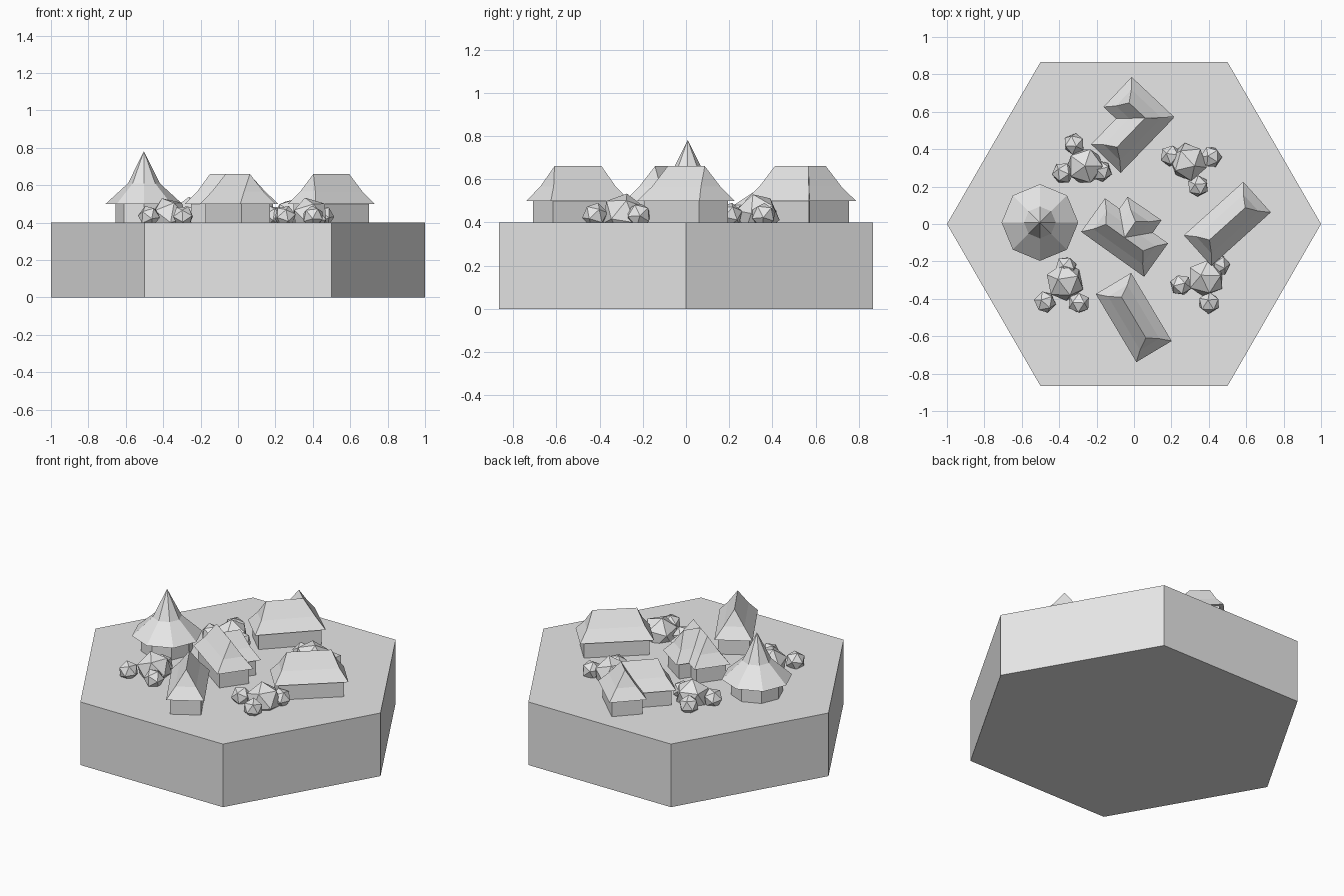
import bpy, bmesh, math
from mathutils import Vector, Matrix

cube = bpy.data.objects.get("Cube")
if cube:
    bpy.data.objects.remove(cube, do_unlink=True)

GREY = (0.8, 0.8, 0.8, 1.0)
grey = bpy.data.materials.new("plain_grey")
grey.use_nodes = True
grey.diffuse_color = GREY
grey.node_tree.nodes["Principled BSDF"].inputs["Base Color"].default_value = GREY

GROUND, EAVE = 0.4, 0.5


def finish(name, bm):
    bmesh.ops.recalc_face_normals(bm, faces=bm.faces[:])
    mesh = bpy.data.meshes.new(name)
    bm.to_mesh(mesh)
    bm.free()
    mesh.materials.append(grey)
    obj = bpy.data.objects.new(name, mesh)
    bpy.context.collection.objects.link(obj)
    return obj


def loft(bm, start, end):
    """Join two matching closed sections and return their vertices."""
    a = [bm.verts.new(p) for p in start]
    b = [bm.verts.new(p) for p in end]
    n = len(a)
    for i in range(n):
        j = (i + 1) % n
        bm.faces.new((a[i], a[j], b[j], b[i]))
    return a, b


def lathe(name, profile, sides, centre):
    """Faceted solid from (radius, z) rings; a zero radius closes to a tip."""
    bm = bmesh.new()
    rings = []
    for r, z in profile:
        count = sides if r > 0 else 1
        rings.append([bm.verts.new((centre[0] + r * math.cos(math.tau * i / sides),
                                    centre[1] + r * math.sin(math.tau * i / sides), z))
                      for i in range(count)])
    for low, high in zip(rings, rings[1:]):
        for i in range(sides):
            j = (i + 1) % sides
            if len(high) == 1:
                bm.faces.new((low[i], low[j], high[0]))
            else:
                bm.faces.new((low[i], low[j], high[j], high[i]))
    for ring in (rings[0], rings[-1]):
        if len(ring) > 1:
            bm.faces.new(ring)
    return finish(name, bm)


# Roof section: offset across, height, inset of a hipped end
ROOF = [(-0.11, EAVE, 0), (-0.06, 0.567, 0.045), (0, 0.66, 0.085),
        (0.06, 0.567, 0.045), (0.11, EAVE, 0)]
WALL = [(-0.09, GROUND, 0.024), (-0.09, EAVE, 0.024),
        (0.09, EAVE, 0.024), (0.09, GROUND, 0.024)]


def wing(name, start, end, skew=None):
    """House wing; the start is hipped, or cut along a mitre if skew is given."""
    p, q = Vector(start), Vector(end)
    along = (q - p).normalized()
    across = Vector((-along.y, along.x))

    def section(points, at_start):
        out = []
        for v, z, inset in points:
            if at_start:
                u = p + along * (inset if skew is None else skew * v)
            else:
                u = q - along * inset
            u = u + across * v
            out.append((u.x, u.y, z))
        return out

    bm = bmesh.new()
    for ring in loft(bm, section(WALL, True), section(WALL, False)):
        bm.faces.new(ring)
    finish(name + "_walls", bm)

    bm = bmesh.new()
    for r in loft(bm, section(ROOF, True), section(ROOF, False)):
        bm.faces.new((r[0], r[1], r[3], r[4]))
        bm.faces.new((r[1], r[2], r[3]))
    finish(name + "_roof", bm)


def bush(name, x, y, radius, turn):
    bm = bmesh.new()
    bmesh.ops.create_icosphere(bm, subdivisions=1, radius=radius)
    spin = Matrix.Rotation(turn, 4, 'Z') @ Matrix.Rotation(turn * 0.4, 4, 'X')
    bm.transform(Matrix.Translation((x, y, 0.433)) @ spin)
    finish(name, bm)


# Hexagonal ground slab
lathe("ground_slab", [(1, 0), (1, GROUND)], 6, (0, 0))

# Round tent-roofed hut
HUT = (-0.503, 0.008)
lathe("round_hut_walls", [(0.152, GROUND), (0.152, EAVE)], 8, HUT)
lathe("round_hut_roof", [(0.205, EAVE), (0.085, 0.61), (0, 0.782)], 8, HUT)

# Plain houses
wing("front_house", (-0.11, -0.318), (0.107, -0.682))
wing("left_house", (0.34, -0.142), (0.658, 0.144))

# T-shaped house in the middle
wing("middle_house", (-0.219, 0.048), (0.118, -0.193))
wing("middle_house_porch", (-0.05, -0.072), (0.056, 0.083), skew=0)

# L-shaped house at the back, mitred at the corner
CORNER = (0.06, 0.567)
wing("back_house_long", CORNER, (-0.15, 0.35), skew=-1)
wing("back_house_short", CORNER, (-0.088, 0.706), skew=1)

# Bush clusters: one large bush and three small ones each
CLUSTERS = {
    "back_right": [(-0.262, 0.31), (-0.32, 0.428), (-0.38, 0.272), (-0.176, 0.283)],
    "back_left": [(0.289, 0.332), (0.198, 0.364), (0.412, 0.358), (0.342, 0.203)],
    "front_right": [(-0.369, -0.31), (-0.364, -0.23), (-0.476, -0.417), (-0.294, -0.422)],
    "front_left": [(0.385, -0.289), (0.455, -0.219), (0.251, -0.326), (0.401, -0.422)],
}
for k, (place, spots) in enumerate(CLUSTERS.items()):
    for i, (x, y) in enumerate(spots):
        size = "small" if i else "large"
        bush(f"{place}_{size}_bush_{i}", x, y, 0.06 if i else 0.105, k + 0.7 * i)
